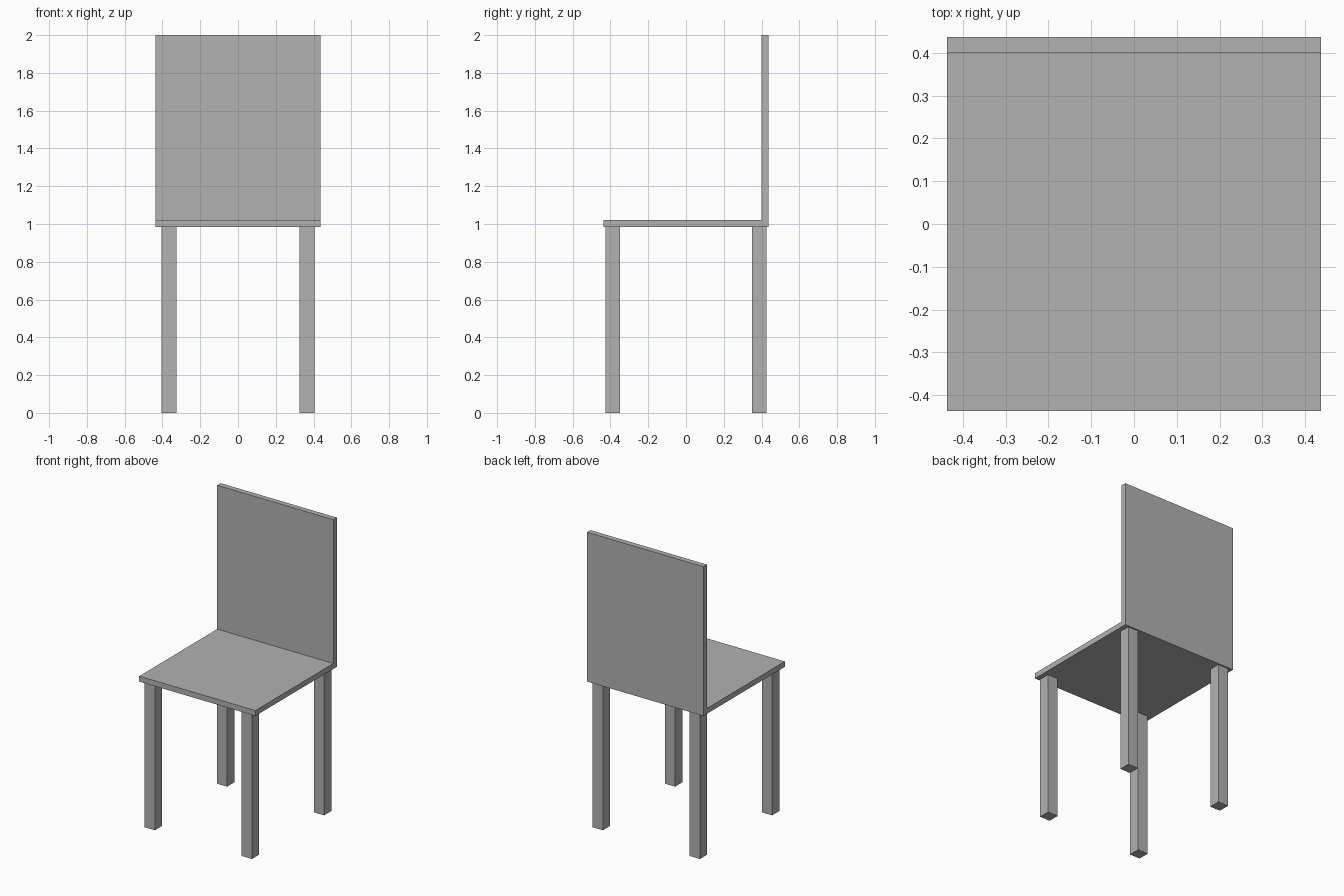
import bpy
import bmesh

cube = bpy.data.objects.get("Cube")
if cube:
    bpy.data.objects.remove(cube, do_unlink=True)

# Single plain grey
grey = bpy.data.materials.new("plain_grey")
grey.use_nodes = True
colour = (0.445, 0.445, 0.445, 1.0)
grey.diffuse_color = colour
grey.node_tree.nodes["Principled BSDF"].inputs["Base Color"].default_value = colour


def box(name, low, high):
    """Flat-shaded box between two opposite corners."""
    bm = bmesh.new()
    bmesh.ops.create_cube(bm, size=1)
    for v in bm.verts:
        v.co = [lo + (c + 0.5) * (hi - lo) for c, lo, hi in zip(v.co, low, high)]
    mesh = bpy.data.meshes.new(name)
    bm.to_mesh(mesh)
    bm.free()
    mesh.materials.append(grey)
    obj = bpy.data.objects.new(name, mesh)
    bpy.context.collection.objects.link(obj)
    return obj


HALF = 0.437          # half of the seat's width and depth
SEAT_BOTTOM = 0.985
SEAT_TOP = 1.022
BACK_FRONT = 0.4
LEG = 0.078           # leg thickness

# Seat board and upright back panel, flush at the rear
box("seat", (-HALF, -HALF, SEAT_BOTTOM), (HALF, HALF, SEAT_TOP))
box("backrest", (-HALF, BACK_FRONT, SEAT_TOP), (HALF, HALF, 2.0))

# Four square legs, inset from the seat edge
leg_x = 0.404 - LEG / 2
leg_y = 0.427 - LEG / 2
for end, sy in (("front", -1), ("back", 1)):
    for side, sx in (("left", 1), ("right", -1)):
        x, y = sx * leg_x, sy * leg_y
        box(f"{end}_{side}_leg",
            (x - LEG / 2, y - LEG / 2, 0),
            (x + LEG / 2, y + LEG / 2, SEAT_BOTTOM))
